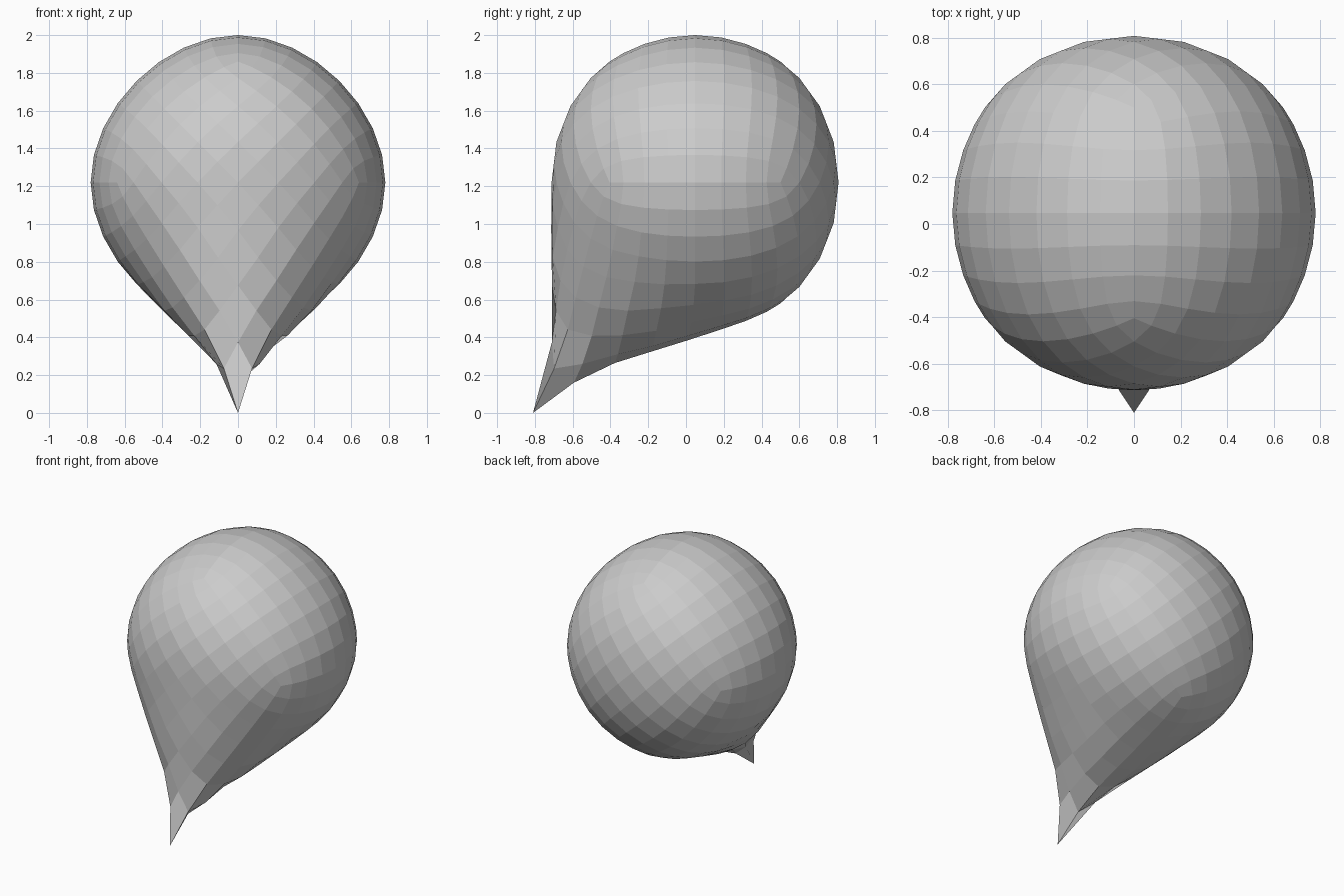
import bpy, math
from mathutils import Vector, Matrix

if "Cube" in bpy.data.objects:
    bpy.data.objects.remove(bpy.data.objects["Cube"])

CENTRE = Vector((0, 0.048, 1.22))
SIZE = 0.905
TIP = Vector((0, -0.81, 0.0))
# pull strength against distance from the tip corner
FALLOFF = [(0, 1), (0.09, 0.63), (0.125, 0.52), (0.22, 0.36), (0.26, 0.29),
           (0.48, 0.09), (0.55, 0.04), (0.68, 0), (9, 0)]


def pull(d):
    for (d0, f0), (d1, f1) in zip(FALLOFF, FALLOFF[1:]):
        if d <= d1:
            return f0 + (f1 - f0) * (d - d0) / (d1 - d0)
    return 0


# rounded body: cube turned on its edge, subdivided to a ball
bpy.ops.mesh.primitive_cube_add(size=2)
body = bpy.context.object
body.name = "teardrop_body"
body.data.transform(Matrix.Translation(CENTRE) @ Matrix.Rotation(math.pi / 4, 4, 'Y')
                    @ Matrix.Scale(SIZE, 4))
sub = body.modifiers.new("round", 'SUBSURF')
sub.levels = 3
sub.render_levels = 3
bpy.ops.object.modifier_apply(modifier="round")

# pointed tip: lower front corner drawn out with a soft falloff
verts = body.data.vertices
corner = min((v.co.copy() for v in verts), key=lambda c: (c - TIP).length)
move = TIP - corner
for v in verts:
    v.co += move * pull((v.co - corner).length)

for p in body.data.polygons:
    p.use_smooth = False
